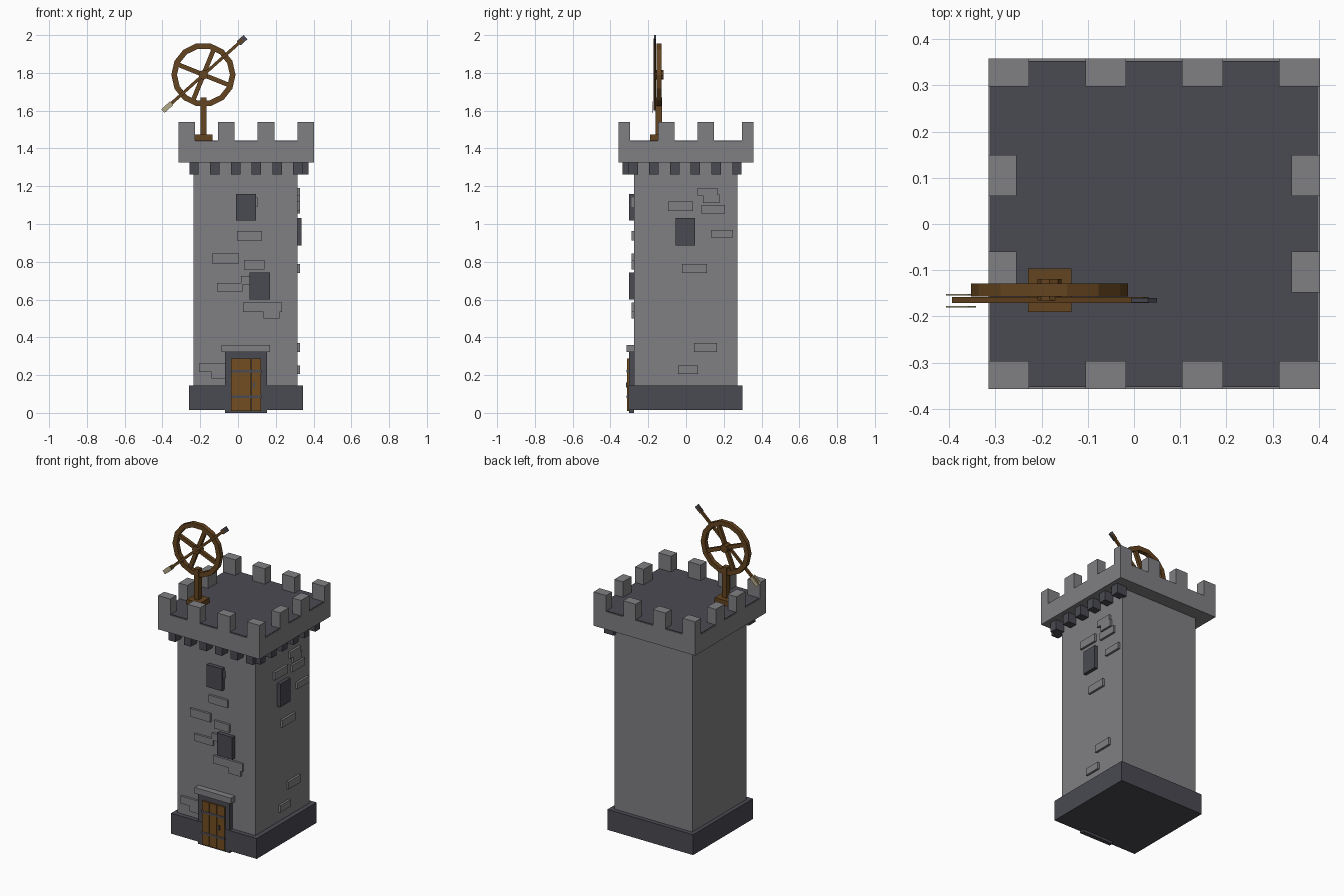
import bpy, bmesh, math
from mathutils import Matrix, Vector

if "Cube" in bpy.data.objects:
    bpy.data.objects.remove(bpy.data.objects["Cube"])


def mat(name, r, g, b):
    m = bpy.data.materials.new(name)
    m.diffuse_color = (r, g, b, 1)
    m.use_nodes = True
    m.node_tree.nodes["Principled BSDF"].inputs["Base Color"].default_value = m.diffuse_color
    return m


STONE = mat("grey stone", 0.216, 0.216, 0.231)
DARK = mat("dark stone", 0.068, 0.068, 0.085)
DOOR = mat("door wood", 0.17, 0.075, 0.015)
WOOD = mat("dark wood", 0.13, 0.058, 0.014)
METAL = mat("dark metal", 0.07, 0.07, 0.09)
CREAM = mat("cream feather", 0.45, 0.40, 0.25)


def make(name, bm, material):
    bmesh.ops.recalc_face_normals(bm, faces=bm.faces)
    me = bpy.data.meshes.new(name)
    bm.to_mesh(me)
    bm.free()
    me.materials.append(material)
    ob = bpy.data.objects.new(name, me)
    bpy.context.collection.objects.link(ob)
    return ob


def add_box(bm, x, y, z, m=Matrix()):
    """Box from (min, max) pairs, optionally transformed."""
    size = Matrix.Diagonal((x[1] - x[0], y[1] - y[0], z[1] - z[0], 1))
    mid = Vector((sum(x) / 2, sum(y) / 2, sum(z) / 2))
    bmesh.ops.create_cube(bm, size=1, matrix=m @ Matrix.Translation(mid) @ size)


def boxes(name, items, material, m=Matrix()):
    bm = bmesh.new()
    for x, y, z in items:
        add_box(bm, x, y, z, m)
    return make(name, bm, material)


# Tower body, plinth and top slab
X0, X1, Y0, Y1 = -0.235, 0.315, -0.275, 0.272
boxes("tower_body", [((X0, X1), (Y0, Y1), (0.02, 1.33))], STONE)
boxes("plinth", [((-0.26, 0.345), (-0.304, 0.30), (0.015, 0.145))], DARK)
L, R, F, B = -0.315, 0.402, -0.357, 0.358
boxes("parapet_slab", [((L, R), (F, B), (1.325, 1.438))], STONE)
boxes("roof_floor", [((L + .005, R - .005), (F + .005, B - .005), (1.43, 1.442))], DARK)

# Battlement blocks around the edge
w, d, mz = 0.088, 0.061, (1.435, 1.541)
merlons = []
for i in range(4):
    x = L + i * (R - L - w) / 3
    for y in ((F, F + d), (B - d, B)):
        merlons.append(((x, x + w), y, mz))
for i in (1, 2):
    y = F + i * (B - F - w) / 3
    for x in ((L, L + d), (R - d, R)):
        merlons.append((x, (y, y + w), mz))
boxes("battlements", merlons, STONE)

# Corbels under the front and right edges
corbels = []
for i in range(6):
    cx, cy = -0.233 + i * 0.11, -0.28 + i * 0.11
    corbels.append(((cx - .025, cx + .025), (-0.335, Y0 + .01), (1.263, 1.326)))
    corbels.append(((X1 - .01, 0.374), (cy - .025, cy + .025), (1.263, 1.326)))
boxes("corbels", corbels, DARK)

# Windows
boxes("front_windows", [((-0.01, 0.096), (-0.301, Y0), (1.018, 1.16)),
                        ((0.062, 0.17), (-0.301, Y0), (0.60, 0.743))], DARK)
boxes("side_window", [((X1, 0.337), (-0.055, 0.048), (0.885, 1.033))], DARK)

# Raised bricks: (start, end, bottom, top)
front = [(-.005, .127, .913, .963), (-.138, .005, .79, .843), (.032, .14, .76, .81),
         (-.11, .024, .643, .688), (.015, .1, .68, .725), (.027, .233, .535, .585),
         (.135, .22, .5, .54), (.04, .103, 1.09, 1.14), (-.203, -.06, .217, .265),
         (-.14, -.06, .183, .22)]
side = [(.06, .167, 1.15, 1.19), (.09, .178, 1.11, 1.155), (-.095, .037, 1.07, 1.12),
        (.082, .206, 1.055, 1.1), (.132, .25, .928, .968), (-.02, .11, .74, .788),
        (.042, .164, .323, .37), (-.042, .063, .206, .25)]
boxes("front_bricks", [((a, b), (-0.289, Y0), (c, e)) for a, b, c, e in front], STONE)
boxes("side_bricks", [((X1, 0.329), (a, b), (c, e)) for a, b, c, e in side], STONE)

# Door with frame, lintel, planks, iron bands and handle
boxes("door_frame", [((-0.07, 0.153), (-0.302, Y0), (0.0, 0.325))], DARK)
boxes("door_lintel", [((-0.087, 0.17), (-0.314, Y0), (0.322, 0.36))], STONE)
pw = 0.161 / 3
boxes("door_planks", [((-0.037 + i * pw, -0.037 + (i + 1) * pw - .002),
                       (-0.312, -0.29), (0.01, 0.288)) for i in range(3)], DOOR)
boxes("door_bands", [((-0.037, 0.124), (-0.314, -0.30), (z - .007, z + .007))
                     for z in (0.085, 0.22)], METAL)
boxes("door_handle", [((0.08, 0.09), (-0.318, -0.30), (0.135, 0.162))], METAL)

# Wheel stand
boxes("wheel_foot", [((-0.229, -0.135), (-0.19, -0.096), (1.44, 1.475))], WOOD)
boxes("wheel_post", [((-0.199, -0.167), (-0.161, -0.126), (1.47, 1.67))], WOOD)

# Wheel rim: 14 sided ring with square section
CX, CZ, N = -0.183, 1.79, 14
bm = bmesh.new()
rings = []
for i in range(N):
    a = 2 * math.pi * i / N
    rings.append([bm.verts.new((CX + r * math.cos(a), y, CZ + r * math.sin(a)))
                  for r, y in ((.17, -.157), (.17, -.129), (.14, -.129), (.14, -.157))])
for i in range(N):
    p, q = rings[i], rings[(i + 1) % N]
    for j in range(4):
        k = (j + 1) % 4
        bm.faces.new((p[j], p[k], q[k], q[j]))
make("wheel_rim", bm, WOOD)


def turned(deg):
    """Frame at the wheel centre, turned in the front plane."""
    return Matrix.Translation((CX, 0, CZ)) @ Matrix.Rotation(-math.radians(deg), 4, 'Y')


# Spokes and hub
for k, deg in enumerate((-22, 68)):
    boxes("wheel_spoke_%d" % (k + 1),
          [((-.15, .15), (-.153, -.133), (-.012, .012))], WOOD, turned(deg))
bm = bmesh.new()
bmesh.ops.create_cone(bm, cap_ends=True, segments=8, radius1=.026, radius2=.026, depth=.046,
                      matrix=Matrix.Translation((CX, -.142, CZ)) @ Matrix.Rotation(math.pi / 2, 4, 'X'))
make("wheel_hub", bm, WOOD)

# Large arrow lying across the wheel
A = turned(41.8)
boxes("arrow_shaft", [((-.275, .28), (-.171, -.158), (-.008, .008))], WOOD, A)
boxes("arrow_head", [((.25, .299), (-.17, -.16), (-.015, .015))], METAL, A)
boxes("arrow_feathers", [((-.288, -.225), (y, y + .004), (-.013, .013))
                         for y in (-.181, -.155)], CREAM, A)
